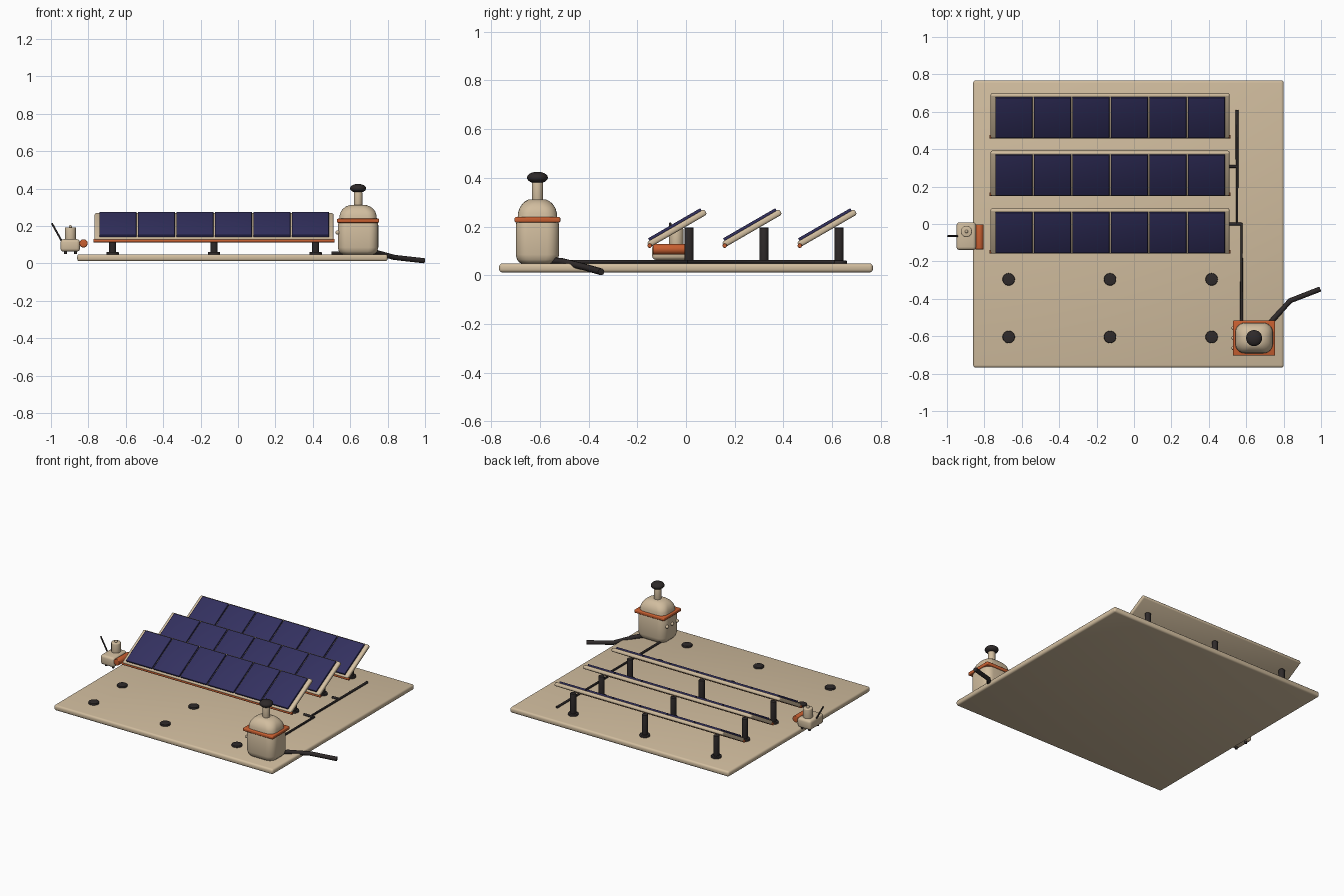
import bpy, bmesh, math
from mathutils import Vector, Matrix

if "Cube" in bpy.data.objects:
    bpy.data.objects.remove(bpy.data.objects["Cube"])

def mat(name, rgb):
    m = bpy.data.materials.new(name)
    m.diffuse_color = (*rgb, 1)
    m.use_nodes = True
    m.node_tree.nodes["Principled BSDF"].inputs["Base Color"].default_value = m.diffuse_color
    return m

CREAM = mat("cream", (0.64, 0.51, 0.345))
DARK = mat("charcoal", (0.028, 0.023, 0.023))
ORANGE = mat("orange", (0.58, 0.115, 0.03))
BLUE = mat("cell_blue", (0.033, 0.03, 0.115))

def finish(name, bm, m):
    me = bpy.data.meshes.new(name)
    bmesh.ops.recalc_face_normals(bm, faces=bm.faces)
    bm.to_mesh(me)
    bm.free()
    ob = bpy.data.objects.new(name, me)
    bpy.context.collection.objects.link(ob)
    me.materials.append(m)
    bpy.ops.object.select_all(action='DESELECT')
    bpy.context.view_layer.objects.active = ob
    ob.select_set(True)
    bpy.ops.object.shade_smooth_by_angle(angle=math.radians(40))
    return ob

def box(name, center, size, m, bevel=0.0, tilt=0.0):
    bm = bmesh.new()
    bmesh.ops.create_cube(bm, size=1)
    bmesh.ops.scale(bm, vec=size, verts=bm.verts)
    if bevel:
        bmesh.ops.bevel(bm, geom=bm.edges[:], offset=bevel, segments=3,
                        profile=0.5, affect='EDGES', clamp_overlap=True)
    bmesh.ops.transform(bm, verts=bm.verts, matrix=Matrix.Translation(center)
                        @ Matrix.Rotation(tilt, 4, 'X'))
    return finish(name, bm, m)

def rod(name, a, b, r, m, bevel=0.0, sides=24):
    """Cylinder from a to b with optionally rounded rims."""
    a, b = Vector(a), Vector(b)
    bm = bmesh.new()
    bmesh.ops.create_cone(bm, cap_ends=True, segments=sides, radius1=r,
                          radius2=r, depth=(b - a).length)
    if bevel:
        rims = [e for e in bm.edges if abs(e.verts[0].co.z - e.verts[1].co.z) < 1e-5]
        bmesh.ops.bevel(bm, geom=rims, offset=bevel, segments=3,
                        profile=0.5, affect='EDGES')
    rot = Vector((0, 0, 1)).rotation_difference(b - a).to_matrix().to_4x4()
    bmesh.ops.transform(bm, verts=bm.verts, matrix=Matrix.Translation((a + b) / 2) @ rot)
    return finish(name, bm, m)

def ball(name, c, radii, m):
    bm = bmesh.new()
    bmesh.ops.create_uvsphere(bm, u_segments=24, v_segments=12, radius=1)
    bmesh.ops.scale(bm, vec=radii, verts=bm.verts)
    bmesh.ops.translate(bm, vec=c, verts=bm.verts)
    return finish(name, bm, m)

def cable(name, pts, r, m):
    cu = bpy.data.curves.new(name, 'CURVE')
    cu.dimensions = '3D'
    cu.bevel_depth = r
    cu.bevel_resolution = 3
    cu.use_fill_caps = True
    sp = cu.splines.new('POLY')
    sp.points.add(len(pts) - 1)
    for p, q in zip(sp.points, pts):
        p.co = (*q, 1)
    ob = bpy.data.objects.new(name, cu)
    bpy.context.collection.objects.link(ob)
    cu.materials.append(m)
    return ob

def loft(name, cx, cy, sections, m):
    """Stack of rounded rectangles: (z, half x, half y, corner radius)."""
    bm = bmesh.new()
    rings = []
    for z, hx, hy, r in sections:
        ring = []
        for q, (sx, sy) in enumerate(((1, 1), (-1, 1), (-1, -1), (1, -1))):
            for i in range(7):
                t = math.pi / 2 * (q + i / 6)
                ring.append(bm.verts.new((cx + sx * (hx - r) + r * math.cos(t),
                                          cy + sy * (hy - r) + r * math.sin(t), z)))
        rings.append(ring)
    n = len(rings[0])
    for lo, hi in zip(rings, rings[1:]):
        for i in range(n):
            bm.faces.new((lo[i], lo[(i + 1) % n], hi[(i + 1) % n], hi[i]))
    bm.faces.new(rings[0][::-1])
    bm.faces.new(rings[-1])
    return finish(name, bm, m)

# Base plate
box("base_plate", (-0.03, 0, 0.030), (1.66, 1.535, 0.037), CREAM, 0.013)

# Grid of feet; the three rear rows carry legs
ROWS = (0.012, 0.320, 0.628)
COLS = (-0.67, -0.128, 0.415)
for y in (-0.604, -0.296) + ROWS:
    for x in COLS:
        rod("foot", (x, y, 0.044), (x, y, 0.061), 0.033, DARK, 0.004)
        if y > 0:
            rod("leg", (x, y, 0.05), (x, y, 0.196), 0.019, DARK, 0.003)

# Tilted solar panels: frame, six cells and an orange lower rail
A = math.radians(30)
slope = Vector((0, math.cos(A), math.sin(A)))
normal = Vector((0, -math.sin(A), math.cos(A)))
pitch = 1.235 / 6
for y in ROWS:
    c = Vector((-0.128, y - 0.049, 0.193))
    box("panel_frame", c, (1.277, 0.272, 0.025), CREAM, 0.009, A)
    for i in range(6):
        p = c + normal * 0.0165 + Vector(((i - 2.5) * pitch, 0, 0))
        box("solar_cell", p, (pitch - 0.008, 0.248, 0.014), BLUE, 0.002, A)
    e = c - slope * 0.133 - normal * 0.006
    rod("lower_rail", e + Vector((-0.645, 0, 0)), e + Vector((0.645, 0, 0)),
        0.009, ORANGE, 0.002, 16)

# Ground cabling
cable("main_cable", [(0.575, -0.56, 0.055), (0.575, 0, 0.055), (0.551, 0, 0.055),
                     (0.551, 0.61, 0.055)], 0.008, DARK)
for y in (0.0, 0.308):
    cable("branch_cable", [(0.50, y, 0.055), (0.575 if y == 0 else 0.551, y, 0.055)],
          0.008, DARK)
cable("outlet_cable", [(0.69, -0.57, 0.06), (0.74, -0.515, 0.058),
                       (0.835, -0.41, 0.032), (0.995, -0.348, 0.014)], 0.014, DARK)

# Storage tank: rounded body with a domed shoulder
TX, TY = 0.642, -0.61
loft("tank_body", TX, TY, [
    (0.047, 0.078, 0.060, 0.04), (0.052, 0.093, 0.074, 0.045), (0.064, 0.103, 0.084, 0.05),
    (0.085, 0.108, 0.089, 0.05), (0.205, 0.108, 0.089, 0.05), (0.218, 0.105, 0.086, 0.05),
    (0.240, 0.100, 0.081, 0.05), (0.255, 0.099, 0.080, 0.05), (0.275, 0.093, 0.074, 0.05),
    (0.292, 0.081, 0.063, 0.05), (0.304, 0.065, 0.050, 0.045), (0.311, 0.046, 0.036, 0.035)],
    CREAM)
box("tank_collar", (TX, TY, 0.228), (0.226, 0.188, 0.022), ORANGE, 0.006)
rod("tank_neck", (TX, TY, 0.30), (TX, TY, 0.385), 0.023, CREAM, 0.008)
ball("tank_cap", (TX, TY, 0.401), (0.043, 0.043, 0.024), DARK)
for dy in (-0.054, 0, 0.054):
    ball("tank_knob", (TX - 0.109, TY + dy, 0.165), (0.012, 0.011, 0.011), CREAM)

# Small control unit hung at the left edge
box("control_body", (-0.897, -0.065, 0.096), (0.104, 0.148, 0.066), CREAM, 0.016)
rod("control_drum", (-0.896, -0.04, 0.115), (-0.896, -0.04, 0.193), 0.030, CREAM, 0.006)
ball("drum_button", (-0.896, -0.04, 0.195), (0.009, 0.009, 0.009), CREAM)
rod("control_roller", (-0.826, -0.136, 0.107), (-0.826, -0.002, 0.107), 0.022, ORANGE, 0.004)
rod("control_antenna", (-0.940, -0.065, 0.115), (-0.995, -0.065, 0.214), 0.005, DARK, 0, 12)
for x in (-0.922, -0.868):
    for y in (-0.11, -0.02):
        rod("control_foot", (x, y, 0.049), (x, y, 0.07), 0.008, DARK, 0, 12)
